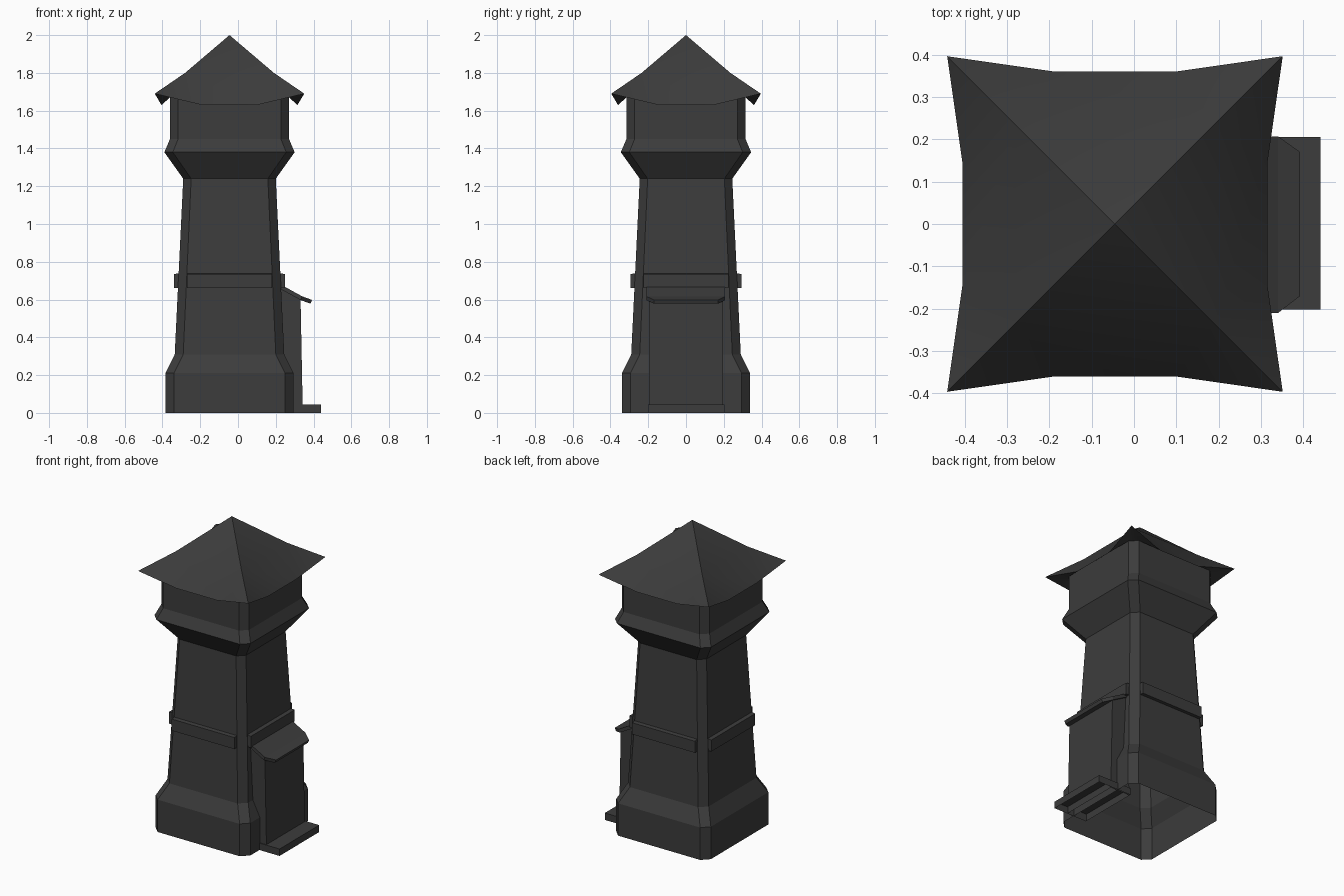
import bpy, bmesh, math
from mathutils import Matrix

cube = bpy.data.objects.get("Cube")
if cube:
    bpy.data.objects.remove(cube, do_unlink=True)

CX = -0.045  # tower axis

slate = bpy.data.materials.new("dark_grey")
slate.use_nodes = True
GREY = (0.045, 0.045, 0.045, 1)
slate.diffuse_color = GREY
bsdf = slate.node_tree.nodes["Principled BSDF"]
bsdf.inputs["Base Color"].default_value = GREY
bsdf.inputs["Roughness"].default_value = 0.9


def finish(name, bm, smooth=False, x=CX):
    bmesh.ops.remove_doubles(bm, verts=bm.verts, dist=0.0005)
    bmesh.ops.recalc_face_normals(bm, faces=bm.faces)
    mesh = bpy.data.meshes.new(name)
    bm.to_mesh(mesh)
    bm.free()
    mesh.materials.append(slate)
    obj = bpy.data.objects.new(name, mesh)
    obj.location.x = x
    bpy.context.collection.objects.link(obj)
    if smooth:
        bpy.ops.object.select_all(action='DESELECT')
        bpy.context.view_layer.objects.active = obj
        obj.select_set(True)
        bpy.ops.object.shade_smooth_by_angle(angle=math.radians(25))
    return obj


def face(bm, points):
    return bm.faces.new([bm.verts.new(p) for p in points])


def prism(bm, outline, low, high, open_bottom=False):
    """Extrude an (x, z) outline along y; the first edge is the bottom."""
    n = len(outline)
    a = [bm.verts.new((x, low, z)) for x, z in outline]
    b = [bm.verts.new((x, high, z)) for x, z in outline]
    bm.faces.new(a)
    bm.faces.new(b[::-1])
    for i in range(1 if open_bottom else 0, n):
        j = (i + 1) % n
        bm.faces.new((a[i], b[i], b[j], a[j]))


def octagon(half, flat, z):
    return [(half, -flat, z), (half, flat, z), (flat, half, z), (-flat, half, z),
            (-half, flat, z), (-half, -flat, z), (-flat, -half, z), (flat, -half, z)]


# Tower: chamfered square rings, open underneath
bm = bmesh.new()
profile = [(0.34, 0.295, 0), (0.34, 0.295, 0.21), (0.29, 0.245, 0.31),
           (0.245, 0.203, 1.24), (0.345, 0.3, 1.38), (0.315, 0.272, 1.45),
           (0.315, 0.272, 1.67)]
rings = [[bm.verts.new(p) for p in octagon(*row)] for row in profile]
for low, high in zip(rings, rings[1:]):
    for i in range(8):
        j = (i + 1) % 8
        bm.faces.new((low[i], low[j], high[j], high[i]))
finish("tower_body", bm)

# Roof: four concave sides with drooping eaves and a soffit
bm = bmesh.new()
apex = (0, 0, 2)
m1, m2 = (0.235, -0.235, 1.8), (0.235, 0.235, 1.8)
c1, c2 = (0.396, -0.396, 1.69), (0.396, 0.396, 1.69)
e1, e2 = (0.36, -0.145, 1.63), (0.36, 0.145, 1.63)
w1, w2 = (0.315, -0.272, 1.67), (0.315, 0.272, 1.67)
w0 = (0.272, -0.315, 1.67)
side = [(apex, m1, m2), (m1, c1, e1), (m1, e1, e2, m2), (m2, e2, c2),
        (e1, w1, w2, e2), (c1, w1, e1), (e2, w2, c2), (c1, w0, w1)]
for k in range(4):
    turn = Matrix.Rotation(k * math.pi / 2, 4, 'Z')
    new = []
    for points in side:
        new += face(bm, points).verts
    bmesh.ops.transform(bm, matrix=turn, verts=new)
finish("roof", bm, smooth=True)

# Ledge bands, one on each wall
for k, label in enumerate(("left", "back", "right", "front")):
    bm = bmesh.new()
    prism(bm, [(0.255, 0.66), (0.295, 0.66), (0.295, 0.735), (0.255, 0.74)],
          -0.225, 0.225)
    bmesh.ops.rotate(bm, verts=bm.verts, cent=(0, 0, 0),
                     matrix=Matrix.Rotation(k * math.pi / 2, 3, 'Z'))
    finish(label + "_band", bm)

# Porch on the left wall
bm = bmesh.new()
prism(bm, [(0.2, 0), (0.343, 0), (0.331, 0.61), (0.22, 0.67)], -0.197, 0.197, True)
finish("porch", bm, x=0)

# Door step, open underneath
bm = bmesh.new()
prism(bm, [(0.2, 0), (0.44, 0), (0.44, 0.045), (0.2, 0.045)], -0.202, 0.205, True)
finish("door_step", bm, x=0)

# Porch roof: thin sheet with clipped outer corners
bm = bmesh.new()
outline = [(0.225, -0.21, 0.68), (0.34, -0.21, 0.617), (0.392, -0.17, 0.598),
           (0.392, 0.17, 0.598), (0.34, 0.207, 0.617), (0.225, 0.207, 0.68)]
top = [bm.verts.new(p) for p in outline]
bottom = [bm.verts.new((x - 0.008, y, z - 0.02)) for x, y, z in outline]
for ring in (top, bottom):
    bm.faces.new((ring[0], ring[1], ring[4], ring[5]))
    bm.faces.new(ring[1:5])
for i in range(6):
    j = (i + 1) % 6
    bm.faces.new((top[i], top[j], bottom[j], bottom[i]))
finish("porch_roof", bm, x=0)
